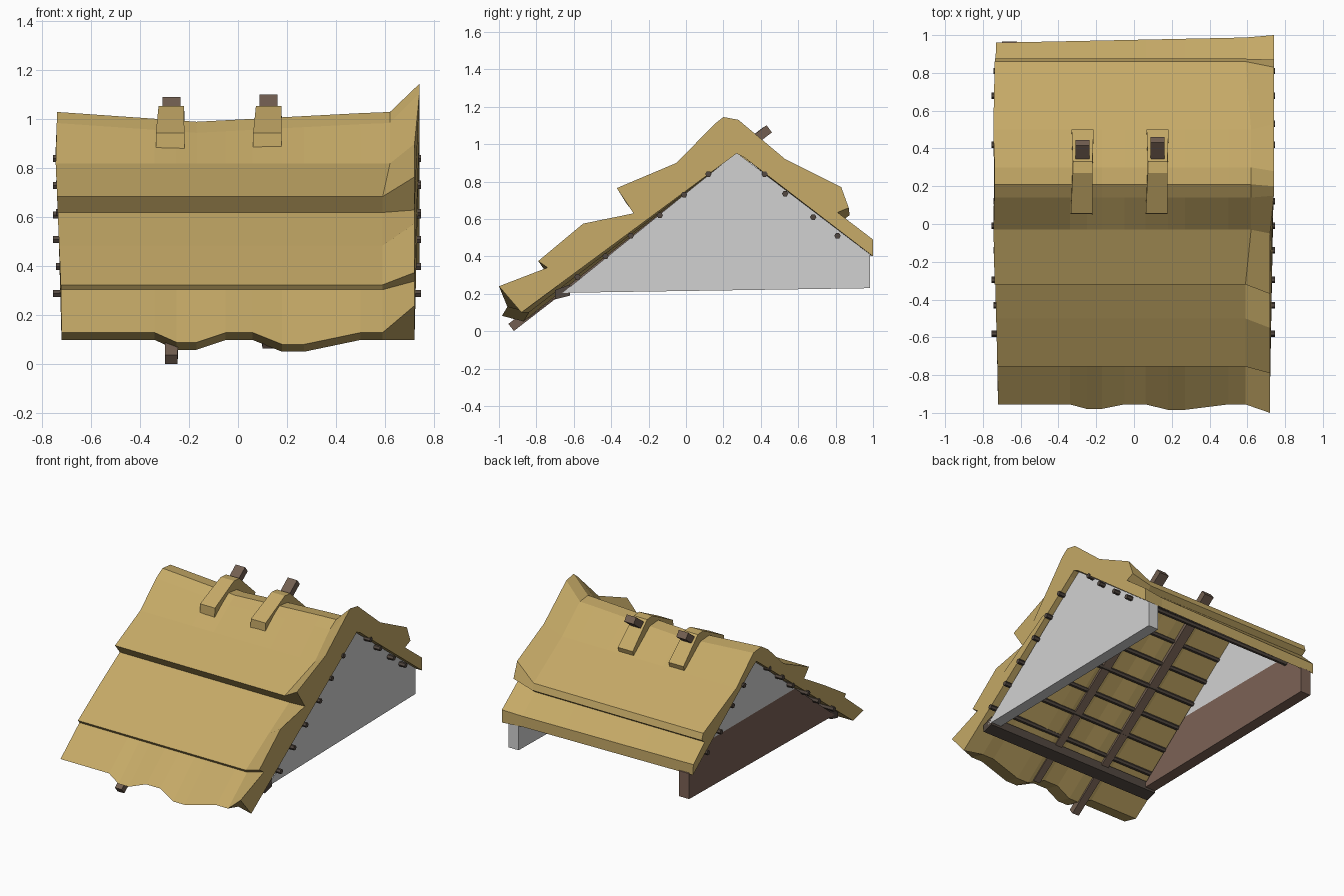
import bpy, bmesh, math
from mathutils import Vector

if "Cube" in bpy.data.objects:
    bpy.data.objects.remove(bpy.data.objects["Cube"])


def material(name, rgb):
    m = bpy.data.materials.new(name)
    m.diffuse_color = (*rgb, 1)
    m.use_nodes = True
    m.node_tree.nodes["Principled BSDF"].inputs["Base Color"].default_value = m.diffuse_color
    return m


THATCH = material("straw", (0.56, 0.40, 0.135))
PLASTER = material("plaster_grey", (0.64, 0.64, 0.64))
WOOD = material("brown_wood", (0.17, 0.115, 0.083))
BOARD = material("reddish_boards", (0.20, 0.122, 0.092))
DARK = material("dark_wood", (0.085, 0.065, 0.052))


def loft(name, rings, mat):
    """Closed solid through rings with equal point counts."""
    bm = bmesh.new()
    vs = [[bm.verts.new(p) for p in r] for r in rings]
    n = len(vs[0])
    for a, b in zip(vs, vs[1:]):
        for i in range(n):
            j = (i + 1) % n
            bm.faces.new((a[i], a[j], b[j], b[i]))
    bm.faces.new(vs[0])
    bm.faces.new(list(reversed(vs[-1])))
    bmesh.ops.recalc_face_normals(bm, faces=bm.faces)
    me = bpy.data.meshes.new(name)
    bm.to_mesh(me)
    bm.free()
    me.materials.append(mat)
    ob = bpy.data.objects.new(name, me)
    bpy.context.collection.objects.link(ob)
    return ob


def slab(name, outline, x0, x1, mat):
    """Extrude a (y, z) outline along x."""
    return loft(name, [[(x, y, z) for y, z in outline] for x in (x0, x1)], mat)


# Thatch roof: middle section and flared right end, front eave over ridge to back eave
MID = [(-.84, .10), (-.955, .13), (-.74, .305), (-.755, .325), (-.5, .485),
       (-.27, .62), (-.32, .685), (-.03, .82), (.14, .945), (.21, .99),
       (.30, .98), (.50, .85), (.86, .665), (.875, .62), (.84, .595),
       (.96, .48), (.96, .405), (.31, .93), (.27, .95), (.23, .92)]
FLARE = [(-.88, .10), (-1.0, .24), (-.74, .34), (-.79, .375), (-.55, .575),
         (-.28, .63), (-.37, .765), (-.05, .90), (.15, 1.105), (.20, 1.145),
         (.28, 1.13), (.53, .92), (.83, .77), (.87, .66), (.81, .635),
         (1.0, .49), (1.0, .40), (.31, .93), (.27, .95), (.23, .92)]
# station x -> how far the front eave droops there
DROOP = {-.72: 0, -.34: 0, -.25: .04, -.17: .04, -.05: 0, .06: 0,
         .18: .048, .27: .048, .5: 0, .59: 0}


def mid_ring(x, droop):
    ring = []
    for i, (y, z) in enumerate(MID):
        px = x
        if i < 2:
            y, z = y - droop * .6, z - droop
        if 8 <= i <= 10:
            z += .04 * abs(x + .17) / (.55 if x < -.17 else .76)
        if i in (15, 16):
            y += .03 * (x + .72) / 1.44
        if x == -.72:
            px -= .025 * max(0, 1 - abs(z - .85) / .6)
        if x == .59 and 7 <= i <= 11:
            px += .03
        ring.append((px, y, z))
    return ring


rings = [mid_ring(x, d) for x, d in DROOP.items()]
rings.append([(.72 + .02 * (i > 7), y, z) for i, (y, z) in enumerate(FLARE)])
loft("thatch_roof", rings, THATCH)

# Gable walls: plaster on the right, boards below plaster on the left
FRONT_FOOT, BACK_FOOT, APEX = (-.66, .205), (.985, .23), (.27, .955)
BACK_TOP = (.985, .41)
slab("right_gable", [FRONT_FOOT, BACK_FOOT, BACK_TOP, APEX], .62, .70, PLASTER)
SPLIT = .56


def at_height(p, q, z):
    t = (z - p[1]) / (q[1] - p[1])
    return (p[0] + t * (q[0] - p[0]), z)


f_cut = at_height(FRONT_FOOT, APEX, SPLIT)
b_cut = at_height(BACK_TOP, APEX, SPLIT)
slab("left_gable_boards", [FRONT_FOOT, (.965, .23), (.965, .41), b_cut, f_cut],
     -.70, -.62, BOARD)
slab("left_gable_plaster", [f_cut, b_cut, APEX], -.70, -.62, PLASTER)

# Round battens along both slopes, poking out at the gables
BATTENS = [(-.58, .29), (-.43, .40), (-.295, .51), (-.14, .62), (-.01, .73),
           (.12, .84), (.42, .84), (.53, .735), (.68, .61), (.81, .51)]
for k, (y, z) in enumerate(BATTENS):
    circle = [(y + .017 * math.cos(a * math.pi / 3), z + .017 * math.sin(a * math.pi / 3))
              for a in range(6)]
    slab(f"batten_{k}", circle, -.755 + .012 * (k % 2), .747, DARK)

# Wall beam along the foot of the front slope
slab("front_beam", [(-.70, .17), (-.62, .19), (-.62, .25), (-.70, .22)], -.70, .70, DARK)

# Rafters running up the front slope and out past the ridge, with thatch saddles over them
SADDLE = [(.05, .85), (.055, .945), (.27, 1.055), (.33, 1.05), (.50, .89), (.48, .83), (.25, .95)]
slope = Vector((0, 1.38, 1.07)).normalized()
normal = Vector((0, -slope.z, slope.y))
for side, x, foot, head in (("left", -.272, (-.935, .02), (.43, 1.073)),
                            ("right", .125, (-.86, .085), (.445, 1.082))):
    ends = []
    for (y, z), w in ((foot, .026), (head, .037)):
        c = Vector((x, y, z))
        ends.append([c + Vector((sx * w, 0, 0)) + normal * sn * .024
                     for sx, sn in ((-1, -1), (1, -1), (1, 1), (-1, 1))])
    loft(f"{side}_rafter", ends, WOOD)
    rows = []
    for s in (-1, 1):
        rows.append([(x + s * (.058 if z < .95 else .052) + (-.005 if y < .2 else 0), y, z)
                     for y, z in SADDLE])
    loft(f"{side}_saddle", rows, THATCH)
